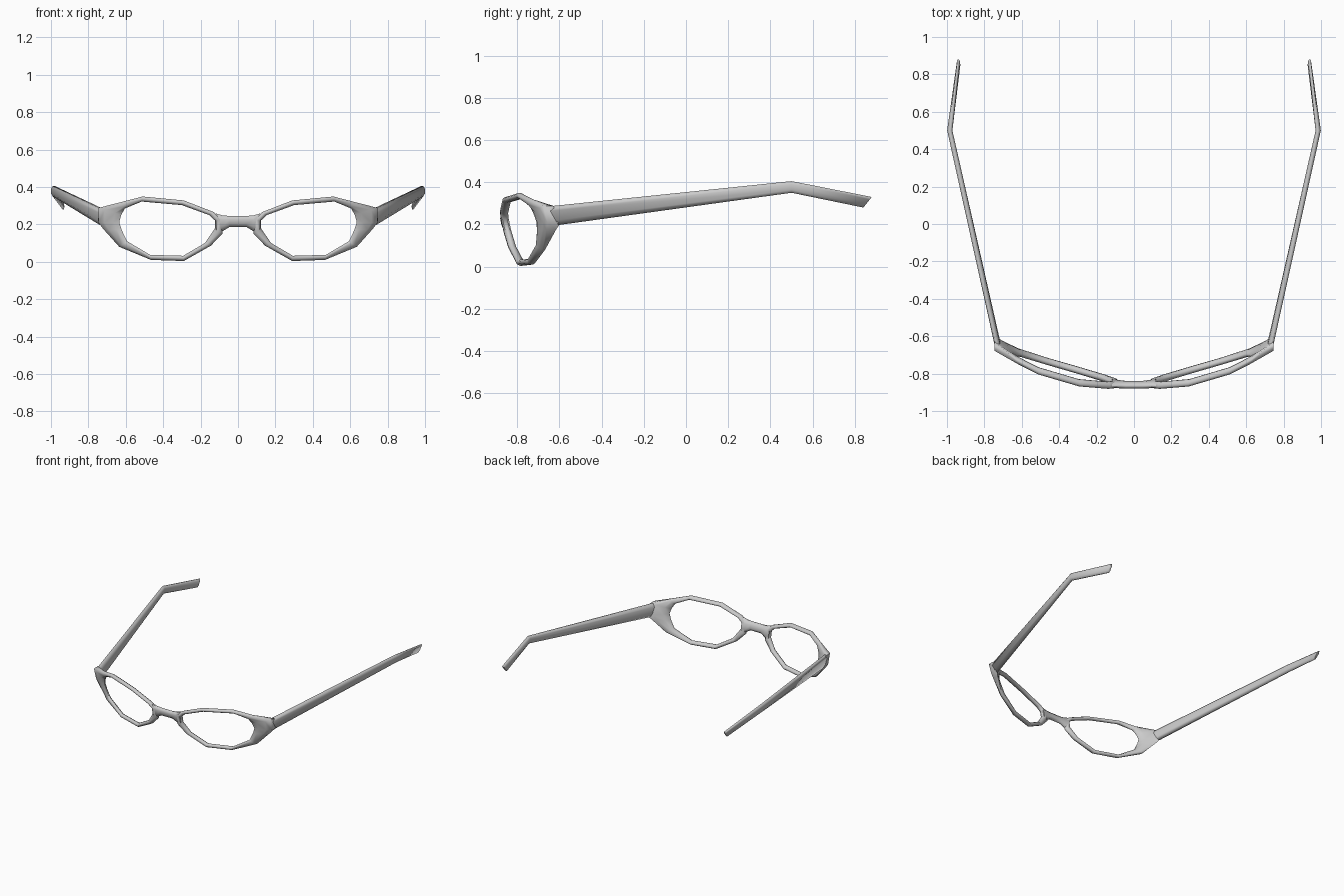
import bpy, bmesh, math
from mathutils import Vector

cube = bpy.data.objects.get("Cube")
if cube:
    bpy.data.objects.remove(cube, do_unlink=True)

grey = bpy.data.materials.new("plain grey")
grey.use_nodes = True
COLOUR = (0.6, 0.6, 0.6, 1)
grey.diffuse_color = COLOUR
grey.node_tree.nodes["Principled BSDF"].inputs["Base Color"].default_value = COLOUR


def wrap(x, z):
    """Depth of the curved, slightly tilted front at a given x and z."""
    return -0.887 + 0.39 * x * x + 0.22 * (0.335 - z)


def loft(name, sections, closed=False, mirror=False, angle=75):
    """Skin a list of cross-sections, as a loop or with capped ends."""
    bm = bmesh.new()
    rings = [[bm.verts.new(p) for p in s] for s in sections]
    n = len(rings[0])
    pairs = list(zip(rings, rings[1:]))
    if closed:
        pairs.append((rings[-1], rings[0]))
    else:
        bm.faces.new(rings[0])
        bm.faces.new(rings[-1])
    for a, b in pairs:
        for i in range(n):
            j = (i + 1) % n
            bm.faces.new((a[i], a[j], b[j], b[i]))
    bmesh.ops.recalc_face_normals(bm, faces=bm.faces)
    mesh = bpy.data.meshes.new(name)
    bm.to_mesh(mesh)
    bm.free()
    mesh.materials.append(grey)
    obj = bpy.data.objects.new(name, mesh)
    bpy.context.collection.objects.link(obj)
    bpy.ops.object.select_all(action='DESELECT')
    obj.select_set(True)
    bpy.context.view_layer.objects.active = obj
    bpy.ops.object.shade_smooth_by_angle(angle=math.radians(angle))
    if mirror:
        obj.modifiers.new("Mirror", 'MIRROR').use_mirror_merge = False


def rim_section(ox, oz, ix, iz, edge=0.006, back=0):
    """Rounded bar from the outer outline to the opening; back deepens its rear."""
    prof = [(0, edge + back), (0.28, 0.018 + back * 0.6), (0.72, 0.018), (1, 0.006),
            (1, -0.006), (0.72, -0.018), (0.28, -0.018), (0, -edge)]
    pts = []
    for t, d in prof:
        x, z = ox + (ix - ox) * t, oz + (iz - oz) * t
        pts.append(Vector((x, wrap(x, z) + d, z)))
    return pts


# Lens rims with the broad outer corners: outer x, z then inner x, z
rim = [
    (0.085, 0.225, 0.122, 0.22), (0.13, 0.266, 0.155, 0.25),
    (0.29, 0.328, 0.30, 0.303), (0.51, 0.349, 0.515, 0.322),
    (0.63, 0.318, 0.605, 0.285), (0.747, 0.288, 0.625, 0.25, 0.018, 0.012),
    (0.745, 0.208, 0.635, 0.212, 0.014, 0.035), (0.72, 0.175, 0.622, 0.17, 0.012, 0.022),
    (0.635, 0.08, 0.593, 0.11), (0.465, 0.01, 0.47, 0.037),
    (0.29, 0.004, 0.293, 0.032), (0.145, 0.086, 0.177, 0.10),
    (0.083, 0.15, 0.122, 0.18),
]
loft("lens_rims", [rim_section(*s) for s in rim], closed=True, mirror=True)

# Nose bridge, flaring into both rims: x, bottom z, top z
half = [(0.117, 0.15, 0.258), (0.083, 0.163, 0.248), (0.045, 0.186, 0.245)]
stations = [(-x, a, b) for x, a, b in half] + [(x, a, b) for x, a, b in reversed(half)]
loft("nose_bridge", [rim_section(x, b, x, a) for x, a, b in stations])


def arm_section(top, bottom, w):
    """Slim upright section, rounded on both sides."""
    top, bottom = Vector(top), Vector(bottom)
    shape = [(0, 0.4), (0.25, 1), (0.75, 1), (1, 0.4)]
    shape += [(t, -s) for t, s in reversed(shape)]
    return [top.lerp(bottom, t) + Vector((s * w, 0, 0)) for t, s in shape]


# Side arms with the bent ear tips, fully smooth along their length
loft("side_arms", [
    arm_section((0.731, -0.655, 0.285), (0.733, -0.605, 0.197), 0.015),
    arm_section((0.985, 0.5, 0.405), (0.985, 0.5, 0.35), 0.014),
    arm_section((0.94, 0.88, 0.33), (0.935, 0.84, 0.28), 0.008),
], mirror=True, angle=85)
